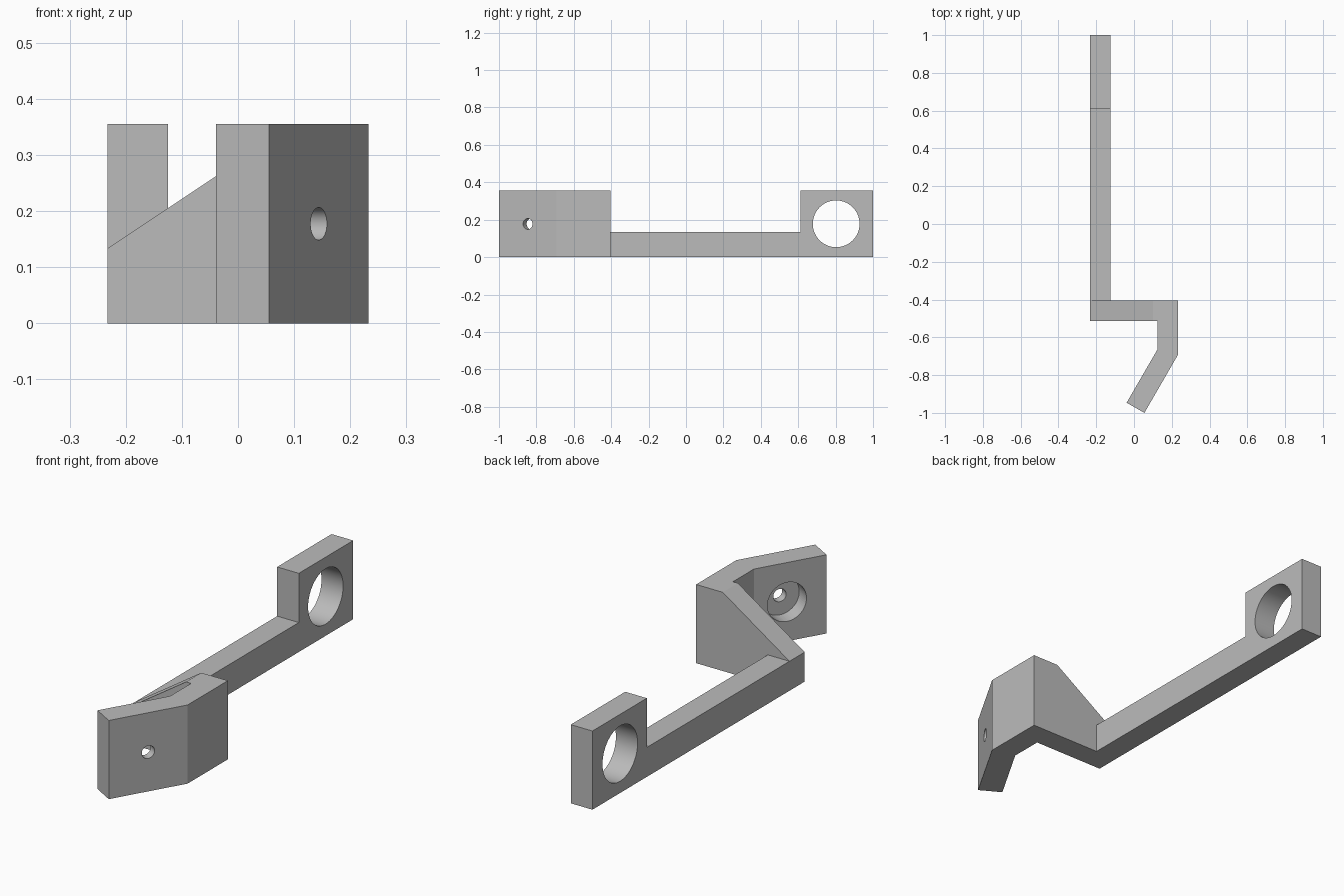
import bpy
import bmesh
import math
from mathutils import Vector

default = bpy.data.objects.get("Cube")
if default:
    bpy.data.objects.remove(default, do_unlink=True)

# Main sizes
SIDE = 0.233      # half width
THICK = 0.108     # wall thickness
HEIGHT = 0.355
BAR = 0.133       # height of the low bar
WALL_Y = -0.405   # back of the cross wall
LEG_X = SIDE - THICK

grey = bpy.data.materials.new("plain grey")
grey.use_nodes = True
grey.diffuse_color = (0.5, 0.5, 0.5, 1)
grey.node_tree.nodes["Principled BSDF"].inputs["Base Color"].default_value = (0.5, 0.5, 0.5, 1)


def prism(name, outline, sweep):
    """Extrude a closed outline of 3D points along a vector."""
    bm = bmesh.new()
    face = bm.faces.new([bm.verts.new(p) for p in outline])
    moved = bmesh.ops.extrude_face_region(bm, geom=[face])["geom"]
    verts = [v for v in moved if isinstance(v, bmesh.types.BMVert)]
    bmesh.ops.translate(bm, verts=verts, vec=sweep)
    bmesh.ops.recalc_face_normals(bm, faces=bm.faces)
    mesh = bpy.data.meshes.new(name)
    bm.to_mesh(mesh)
    bm.free()
    mesh.materials.append(grey)
    obj = bpy.data.objects.new(name, mesh)
    bpy.context.collection.objects.link(obj)
    return obj


def drill(obj, center, axis, radius, depth):
    """Cut a round hole centred on a point along an axis."""
    turn = Vector(axis).to_track_quat('Z', 'Y').to_euler()
    bpy.ops.mesh.primitive_cylinder_add(vertices=64, radius=radius, depth=depth,
                                        location=center, rotation=turn)
    cutter = bpy.context.object
    cutter.data.materials.append(grey)
    mod = obj.modifiers.new("hole", 'BOOLEAN')
    mod.operation = 'DIFFERENCE'
    mod.solver = 'EXACT'
    mod.object = cutter
    bpy.ops.object.select_all(action='DESELECT')
    obj.select_set(True)
    bpy.context.view_layer.objects.active = obj
    bpy.ops.object.modifier_apply(modifier=mod.name)
    bpy.data.objects.remove(cutter, do_unlink=True)
    bpy.ops.object.shade_smooth_by_angle(angle=math.radians(30))


# Long low bar rising into a square eye block
side_profile = [(WALL_Y, 0), (1, 0), (1, HEIGHT), (0.612, HEIGHT), (0.612, BAR), (WALL_Y, BAR)]
arm = prism("arm_with_eye", [(-SIDE, y, z) for y, z in side_profile], (THICK, 0, 0))
drill(arm, (-SIDE + THICK / 2, 0.803, 0.178), (1, 0, 0), 0.125, 0.5)

# Cross wall with a sloping top
wall_profile = [(-SIDE, 0), (LEG_X, 0), (LEG_X, HEIGHT), (0.1, HEIGHT), (-SIDE, BAR)]
prism("cross_wall", [(x, WALL_Y, z) for x, z in wall_profile], (0, -THICK, 0))

# Leg bending into an angled tab
plan = [(SIDE, WALL_Y), (SIDE, -0.692), (0.055, -1), (-0.039, -0.946),
        (LEG_X, -0.663), (LEG_X, WALL_Y)]
tab = prism("angled_tab", [(x, y, 0) for x, y in plan], (0, 0, HEIGHT))

# Screw hole through the tab, counterbored from the inner face
outward = Vector((0.866, -0.5, 0))
outer_center = Vector((0.144, -0.846, HEIGHT / 2))
inner_center = outer_center - outward * THICK
drill(tab, outer_center, outward, 0.029, 0.3)
drill(tab, inner_center, outward, 0.088, 0.14)
